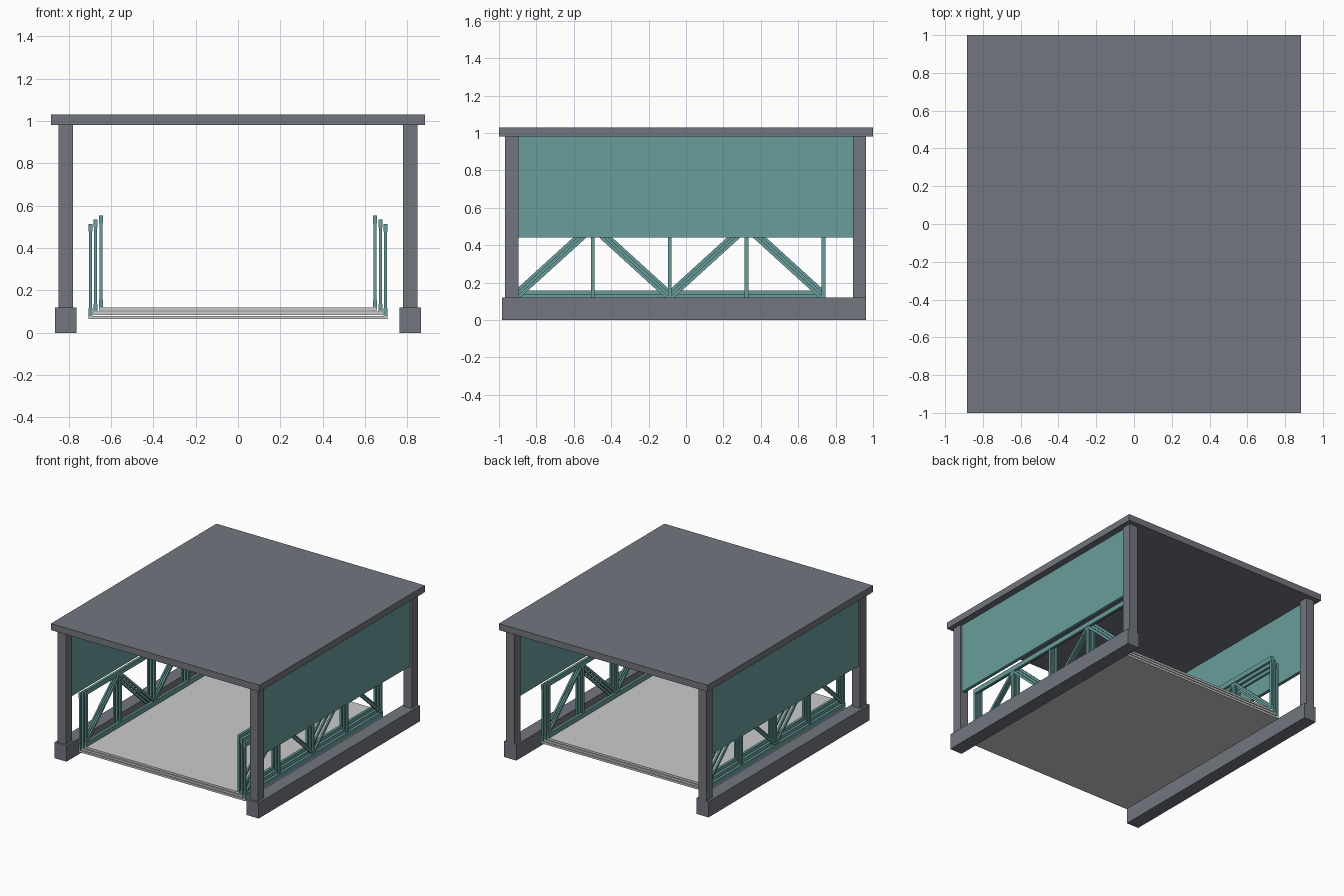
import bpy
import math

if "Cube" in bpy.data.objects:
    bpy.data.objects.remove(bpy.data.objects["Cube"])


def material(name, rgb):
    m = bpy.data.materials.new(name)
    m.diffuse_color = (*rgb, 1)
    m.use_nodes = True
    m.node_tree.nodes["Principled BSDF"].inputs["Base Color"].default_value = m.diffuse_color
    return m


DARK = material("dark_grey", (0.17, 0.18, 0.21))
TEAL = material("teal", (0.14, 0.34, 0.33))


def box(name, x, y, z, mat=None):
    """Box from (min, max) ranges on each axis."""
    bpy.ops.mesh.primitive_cube_add(size=1, location=[sum(r) / 2 for r in (x, y, z)])
    ob = bpy.context.object
    ob.name = name
    ob.scale = [r[1] - r[0] for r in (x, y, z)]
    bpy.ops.object.transform_apply(location=False, rotation=False, scale=True)
    if mat:
        ob.data.materials.append(mat)
    return ob


def sides(s, a, b):
    """x range mirrored to side s."""
    return (a, b) if s > 0 else (-b, -a)


def brace(name, x, p, q, width, depth):
    """Sloping bar in the yz plane from p to q."""
    dy, dz = q[0] - p[0], q[1] - p[1]
    ob = box(name, (-depth / 2, depth / 2), (-math.hypot(dy, dz) / 2, math.hypot(dy, dz) / 2),
             (-width / 2, width / 2), TEAL)
    ob.location = (x, (p[0] + q[0]) / 2, (p[1] + q[1]) / 2)
    ob.rotation_euler.x = math.atan2(dz, dy)


# Fixed shelter: roof, ground beams, posts and side panels
box("roof", (-0.883, 0.883), (-1, 1), (0.98, 1.03), DARK)
for s in (-1, 1):
    box("ground_beam", sides(s, 0.762, 0.865), (-0.985, 0.963), (0, 0.12), DARK)
    for y in ((-0.968, -0.895), (0.892, 0.963)):
        box("post", sides(s, 0.778, 0.848), y, (0.12, 0.98), DARK)
    box("side_panel", sides(s, 0.807, 0.832), (-0.895, 0.892), (0.44, 0.98), TEAL)

# Three nested bridge sections, each a deck with a truss on both sides
Y0, Y1 = -0.92, 0.745
for i in range(3):
    half = 0.706 - 0.0245 * i
    z0 = 0.065 + 0.02 * i
    deck_top = z0 + 0.015
    top = z0 + 0.449
    box("deck", (-half, half), (Y0, Y1), (z0, deck_top))
    for s in (-1, 1):
        xr = sides(s, half - 0.019, half)
        xc = sum(xr) / 2
        box("bottom_chord", xr, (Y0, Y1), (deck_top, deck_top + 0.037), TEAL)
        box("top_chord", xr, (Y0, Y1), (top - 0.037, top), TEAL)
        ys = [Y0 + 0.01 + k * (Y1 - Y0 - 0.02) / 4 for k in range(5)]
        for y in ys:
            box("truss_upright", (xc - 0.007, xc + 0.007), (y - 0.01, y + 0.01),
                (deck_top + 0.037, top - 0.037), TEAL)
        for k in range(4):
            lo, hi = deck_top + 0.03, top - 0.03
            za, zb = (lo, hi) if k % 2 == 0 else (hi, lo)
            brace("truss_diagonal", xc, (ys[k], za), (ys[k + 1], zb), 0.018, 0.012)
